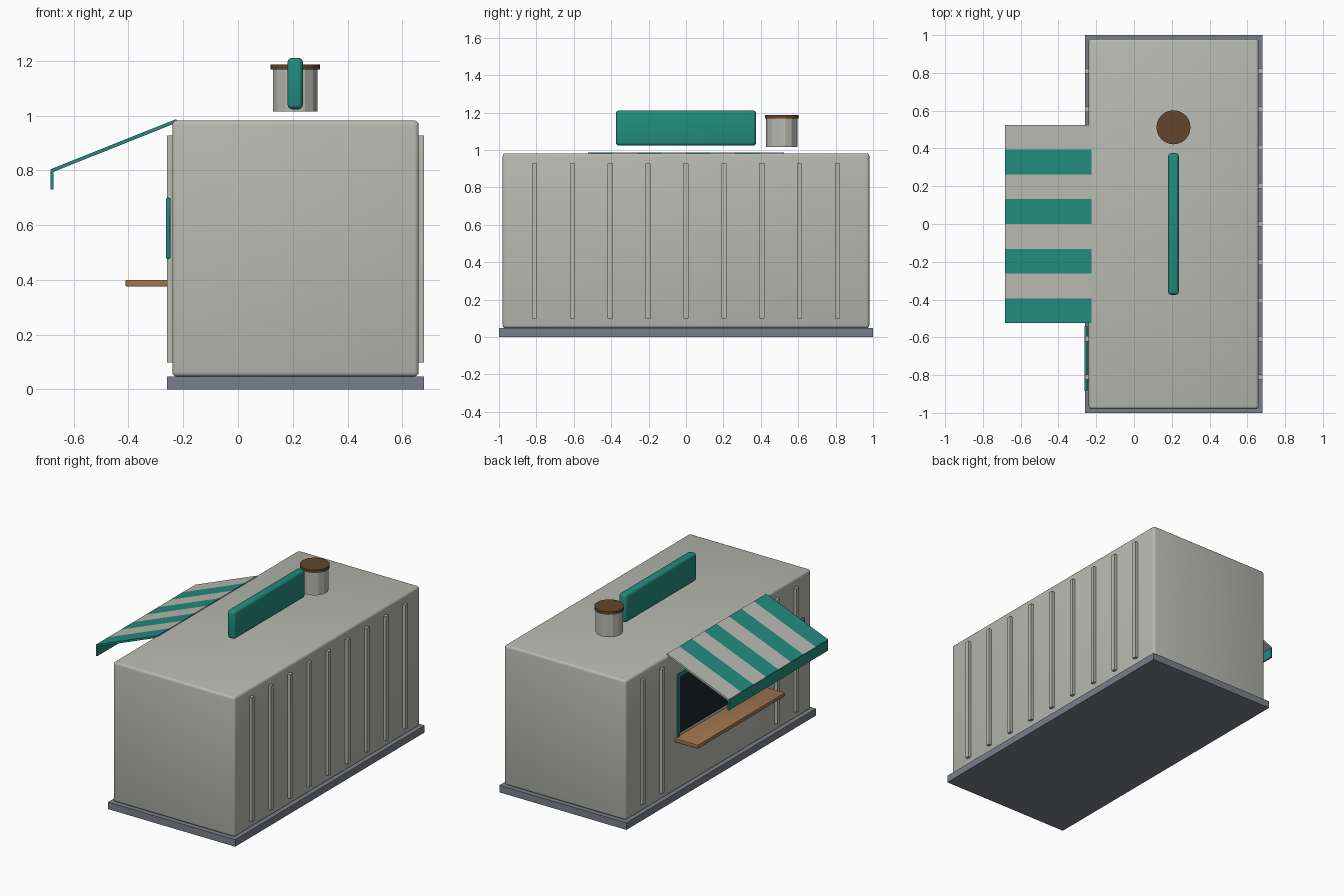
import bpy, bmesh, math
from mathutils import Matrix

if "Cube" in bpy.data.objects:
    bpy.data.objects.remove(bpy.data.objects["Cube"])


def material(name, rgb):
    """Flat colour given as sRGB 0-255, stored as linear."""
    def lin(c):
        c /= 255
        return c / 12.92 if c <= 0.04045 else ((c + 0.055) / 1.055) ** 2.4
    m = bpy.data.materials.new(name)
    m.diffuse_color = (*[lin(c) for c in rgb], 1)
    m.use_nodes = True
    m.node_tree.nodes["Principled BSDF"].inputs["Base Color"].default_value = m.diffuse_color
    return m


GREY = material("warm grey", (185, 185, 179))
SLATE = material("slate", (122, 127, 136))
TEAL = material("teal", (34, 140, 126))
WOOD = material("light wood", (160, 118, 78))
BROWN = material("dark brown", (99, 69, 43))
DARK = material("dark glass", (28, 38, 44))


def finish(name, bm, mat):
    mesh = bpy.data.meshes.new(name)
    bmesh.ops.recalc_face_normals(bm, faces=bm.faces)
    bm.to_mesh(mesh)
    bm.free()
    mesh.materials.append(mat)
    ob = bpy.data.objects.new(name, mesh)
    bpy.context.collection.objects.link(ob)
    return ob


def box(name, x, y, z, mat, bevel=0.0):
    """Box from (min, max) ranges, with optionally rounded edges."""
    bm = bmesh.new()
    bmesh.ops.create_cube(bm, size=1)
    for v in bm.verts:
        v.co = [(r[0] + r[1]) / 2 + c * (r[1] - r[0])
                for c, r in zip(v.co, (x, y, z))]
    if bevel:
        bmesh.ops.bevel(bm, geom=bm.edges[:], offset=bevel, segments=3,
                        profile=0.5, affect='EDGES')
    ob = finish(name, bm, mat)
    if bevel:
        bpy.context.view_layer.objects.active = ob
        ob.select_set(True)
        bpy.ops.object.shade_smooth_by_angle(angle=math.radians(35))
        ob.select_set(False)
    return ob


def cylinder(name, x, y, z, radius, sides, mat):
    bm = bmesh.new()
    bmesh.ops.create_cone(bm, cap_ends=True, segments=sides, radius1=radius,
                          radius2=radius, depth=z[1] - z[0],
                          matrix=Matrix.Translation((x, y, sum(z) / 2)))
    return finish(name, bm, mat)


def extrude_y(name, profile, y, mat):
    """Prism from an x-z profile."""
    bm = bmesh.new()
    face = bm.faces.new([bm.verts.new((px, y[0], pz)) for px, pz in profile])
    ext = bmesh.ops.extrude_face_region(bm, geom=[face])
    for v in ext["geom"]:
        if isinstance(v, bmesh.types.BMVert):
            v.co.y = y[1]
    return finish(name, bm, mat)


# Container body on its base
box("base", (-0.26, 0.68), (-1, 1), (0, 0.047), SLATE)
box("body", (-0.24, 0.66), (-0.98, 0.98), (0.047, 0.982), GREY, 0.016)

# Wall ribs: a full row on the right, only the ends on the serving side
for i in range(-4, 5):
    y = i * 0.2025
    span = (y - 0.0135, y + 0.0135)
    box("right_rib", (0.655, 0.68), span, (0.098, 0.928), GREY)
    if abs(i) > 2:
        box("left_rib", (-0.26, -0.235), span, (0.098, 0.928), GREY)

# Serving window with its frame, and the counter
box("window", (-0.245, -0.237), (-0.42, 0.42), (0.42, 0.80), DARK)
for s in (-1, 1):
    box("window_frame_side", (-0.248, -0.239), sorted((s * 0.42, s * 0.44)),
        (0.40, 0.82), TEAL)
box("window_frame_top", (-0.248, -0.239), (-0.42, 0.42), (0.80, 0.82), TEAL)
box("counter", (-0.41, -0.238), (-0.46, 0.46), (0.375, 0.40), WOOD, 0.003)

# Menu board beside the window
box("menu_board", (-0.263, -0.247), (-0.885, -0.54), (0.477, 0.70), TEAL, 0.005)

# Striped awning with a hanging front edge
slope = [(-0.226, 0.987), (-0.684, 0.804), (-0.680, 0.792), (-0.222, 0.975)]
width = 1.05 / 8
for i in range(8):
    y = -0.525 + i * width
    extrude_y("awning_stripe", slope, (y, y + width), GREY if i % 2 else TEAL)
box("awning_valance", (-0.684, -0.673), (-0.525, 0.525), (0.73, 0.80), TEAL)

# Roof sign and vent
box("roof_sign", (0.181, 0.237), (-0.375, 0.375), (1.023, 1.211), TEAL, 0.017)
cylinder("vent_pipe", 0.209, 0.512, (1.015, 1.172), 0.084, 14, GREY)
cylinder("vent_cap", 0.209, 0.512, (1.168, 1.187), 0.09, 24, BROWN)
